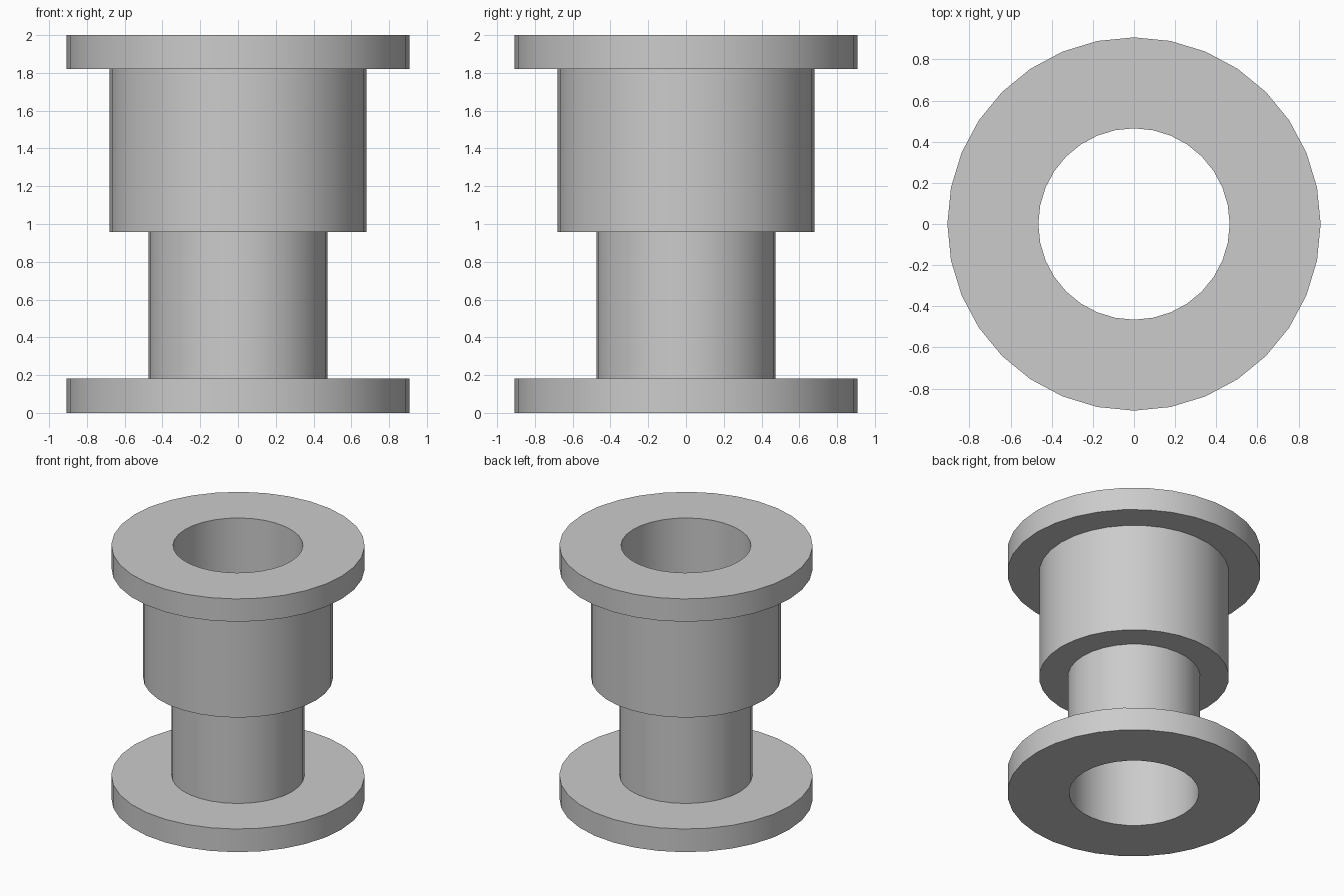
import bpy
import bmesh
from math import cos, sin, tau, radians

SEGMENTS = 32
BORE = 0.465

cube = bpy.data.objects.get("Cube")
if cube:
    bpy.data.objects.remove(cube, do_unlink=True)

grey = bpy.data.materials.new("plain grey")
grey.use_nodes = True
colour = (0.6, 0.6, 0.6, 1.0)
grey.diffuse_color = colour
grey.node_tree.nodes["Principled BSDF"].inputs["Base Color"].default_value = colour


def lathe(name, profile):
    """Revolve a closed (radius, height) profile about the z axis."""
    bm = bmesh.new()
    rings = []
    for i in range(SEGMENTS):
        a = tau * i / SEGMENTS
        rings.append([bm.verts.new((r * cos(a), r * sin(a), z)) for r, z in profile])
    count = len(profile)
    for i in range(SEGMENTS):
        here, there = rings[i], rings[(i + 1) % SEGMENTS]
        for j in range(count):
            k = (j + 1) % count
            bm.faces.new((here[j], there[j], there[k], here[k]))
    bmesh.ops.recalc_face_normals(bm, faces=bm.faces)
    mesh = bpy.data.meshes.new(name)
    bm.to_mesh(mesh)
    bm.free()
    mesh.materials.append(grey)
    obj = bpy.data.objects.new(name, mesh)
    bpy.context.collection.objects.link(obj)
    bpy.ops.object.select_all(action="DESELECT")
    obj.select_set(True)
    bpy.context.view_layer.objects.active = obj
    bpy.ops.object.shade_smooth_by_angle(angle=radians(30))
    return obj


# Stepped spool with a straight bore: flange, neck, wide sleeve, flange
lathe("flanged_spool", [
    (BORE, 0), (0.907, 0), (0.907, 0.183),
    (0.475, 0.183), (0.475, 0.957),
    (0.68, 0.957), (0.68, 1.82),
    (0.907, 1.82), (0.907, 2), (BORE, 2),
])
